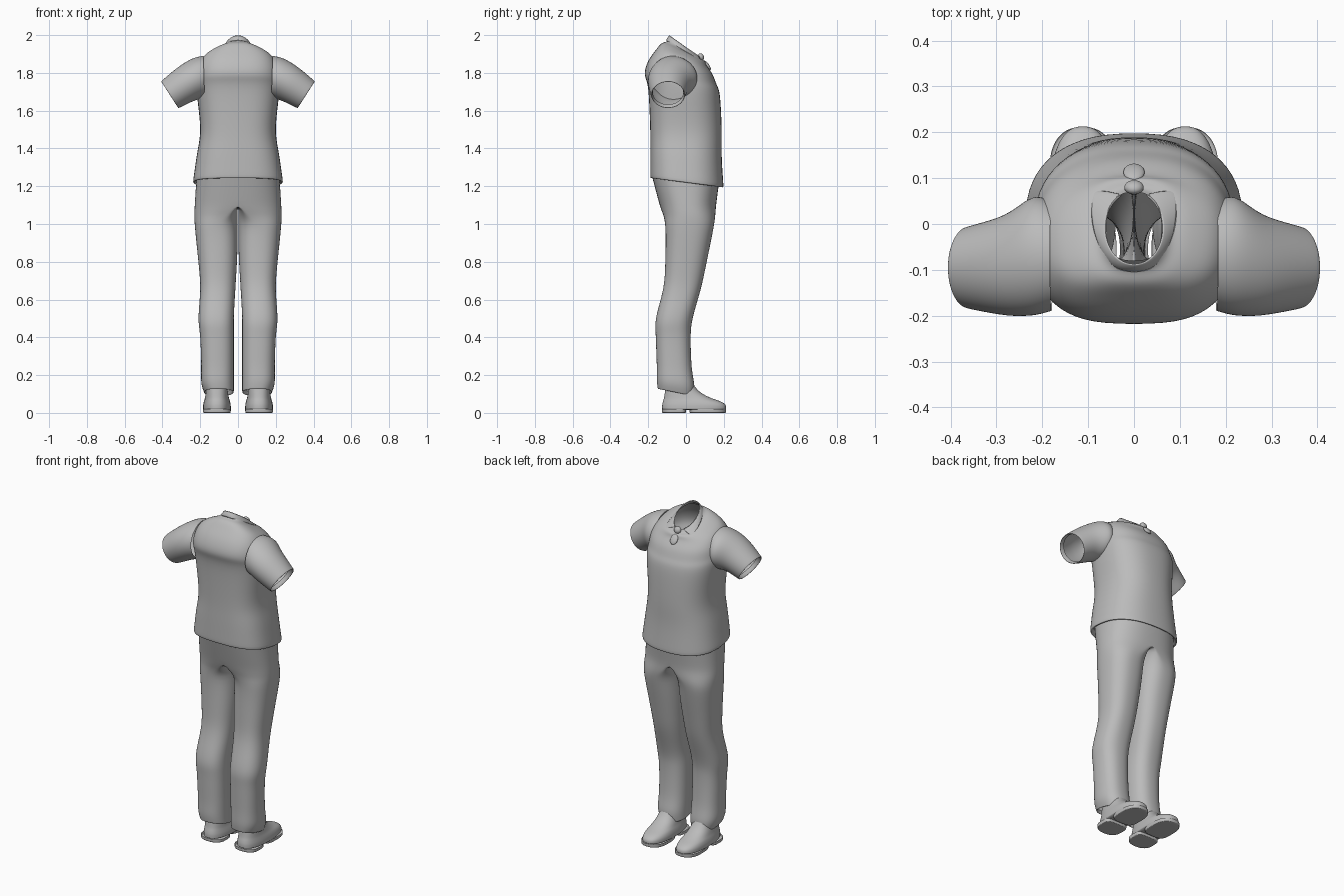
import bpy, bmesh, math
from mathutils import Vector, Matrix

cube = bpy.data.objects.get("Cube")
if cube:
    bpy.data.objects.remove(cube, do_unlink=True)

grey = bpy.data.materials.new("plain grey")
grey.use_nodes = True
colour = (0.5, 0.5, 0.5, 1)
grey.diffuse_color = colour
grey.node_tree.nodes["Principled BSDF"].inputs["Base Color"].default_value = colour

SIDES = 32
ANGLES = [math.tau * i / SIDES for i in range(SIDES)]


def finish(name, bm, mirror=True, thickness=0):
    """Turn a bmesh into a smooth, optionally mirrored object."""
    bmesh.ops.recalc_face_normals(bm, faces=bm.faces)
    mesh = bpy.data.meshes.new(name)
    bm.to_mesh(mesh)
    bm.free()
    mesh.materials.append(grey)
    mesh.shade_smooth()
    obj = bpy.data.objects.new(name, mesh)
    bpy.context.collection.objects.link(obj)
    if mirror:
        obj.modifiers.new("mirror", "MIRROR").merge_threshold = 0.0005
    if thickness:
        solid = obj.modifiers.new("thickness", "SOLIDIFY")
        solid.thickness = thickness
        solid.offset = 0
    smooth = obj.modifiers.new("smooth", "SUBSURF")
    smooth.levels = smooth.render_levels = 1
    return obj


def flow(keys, steps=3):
    """Pass a smooth curve through a few key sections and sample it."""
    keys = [Vector(key) for key in keys]
    samples = []
    for i in range(len(keys) - 1):
        start, end = keys[i], keys[i + 1]
        before, after = keys[max(i - 1, 0)], keys[min(i + 2, len(keys) - 1)]
        leave, arrive = (end - before) / 2, (after - start) / 2
        for step in range(steps):
            t = step / steps
            bend = leave * (1 - t) - arrive * t
            ease = t * t * (3 - 2 * t)
            samples.append(start.lerp(end, ease) + bend * t * (1 - t))
    return samples + [keys[-1]]


def section(z, tilt, inner, crest, outer, back, front, back_power=2.4, front_power=2.4):
    """Closed rounded ring, higher at the back by the tilt."""
    ring = []
    for angle in ANGLES:
        c, s = math.cos(angle), math.sin(angle)
        n = front_power if s > 0 else back_power
        c = math.copysign(abs(c) ** (2 / n), c)
        s = math.copysign(abs(s) ** (2 / n), s)
        x = crest + c * (outer - crest if c > 0 else crest - inner)
        y = (back + front) / 2 + s * (front - back) / 2
        ring.append(Vector((x, y, z - s * tilt / 2)))
    return ring


def lip(ring, inward):
    """Edge of a garment turned back into its opening."""
    centre = sum(ring, Vector()) / len(ring)
    folds = ((0.9, 2), (0.94, 0), (0.98, -0.2))
    return [[centre.lerp(p, size) + inward * depth for p in ring] for size, depth in folds]


def loft(rings, closed=True, cap=False):
    bm = bmesh.new()
    rows = [[bm.verts.new(p) for p in ring] for ring in rings]
    count = len(rows[0])
    for low, high in zip(rows, rows[1:]):
        for i in range(count if closed else count - 1):
            j = (i + 1) % count
            bm.faces.new((low[i], low[j], high[j], high[i]))
    if cap:
        bm.faces.new(rows[0])
    return bm


# Shirt body from hem to neck: height, half width, back, front
shirt_keys = [
    (1.22, 0.24, -0.19, 0.2),
    (1.36, 0.22, -0.19, 0.19),
    (1.5, 0.2, -0.19, 0.19),
    (1.7, 0.22, -0.2, 0.18),
    (1.77, 0.22, -0.22, 0.16),
    (1.83, 0.21, -0.2, 0.14),
    (1.88, 0.18, -0.16, 0.11),
    (1.91, 0.12, -0.13, 0.1),
    (1.92, 0.08, -0.1, 0.08),
    (1.94, 0.06, -0.08, 0.07),
]
shirt = []
for z, width, back, front in flow(shirt_keys):
    tilt = max(0, 0.3 * (z - 1.6)) + max(0, 0.2 * (1.47 - z))
    shirt.append(section(z, tilt, -width, 0, width, back, front, back_power=2.8))
shirt = lip(shirt[0], Vector((0, 0, 0.01))) + shirt
finish("shirt_body", loft(shirt), mirror=False)

# Sleeves from shoulder to cuff: centre, half height, half depth
sleeve_keys = [
    (0.18, -0.07, 1.78, 0.11, 0.12),
    (0.22, -0.07, 1.77, 0.11, 0.13),
    (0.28, -0.09, 1.74, 0.1, 0.11),
    (0.36, -0.095, 1.685, 0.085, 0.09),
]
sleeve = []
for x, y, z, height, depth in flow(sleeve_keys):
    lean = Matrix.Rotation(3 * (x - 0.17), 3, "Y")
    sleeve.append([Vector((x, y, z)) + lean @ Vector((0, depth * math.sin(a), height * math.cos(a)))
                   for a in ANGLES])
cuff = lip(sleeve[-1], Vector((-0.01, 0, 0.006)))
finish("sleeves", loft(sleeve + cuff[::-1]))

# Folded collar: a neck line and an outer edge that ends in a front point
neck_line, outer_edge = [], []
POINTS = 12
for i in range(POINTS + 1):
    t = i / POINTS
    turn = 2.9 * t
    neck_line.append((0.062 * math.sin(turn), -0.01 - 0.077 * math.cos(turn),
                      1.945 + 0.055 * math.cos(turn)))
    fall = t ** 1.5
    outer_edge.append((0.1 * math.sin(t * math.pi / 2) ** 0.6, -0.107 + 0.187 * fall,
                       1.97 - 0.105 * fall))
finish("collar", loft([neck_line, outer_edge], closed=False), thickness=0.006)


# Neck knot and the rounded tab below it
def pebble(name, place, size, lean):
    bm = bmesh.new()
    bmesh.ops.create_uvsphere(bm, u_segments=16, v_segments=10, radius=1)
    bmesh.ops.scale(bm, vec=size, verts=bm.verts)
    obj = finish(name, bm, mirror=False)
    obj.location = place
    obj.rotation_euler.x = math.radians(lean)


pebble("neck_knot", place=(0, 0.08, 1.885), size=(0.022, 0.015, 0.02), lean=25)
pebble("neck_tab", place=(0, 0.113, 1.84), size=(0.024, 0.01, 0.03), lean=35)

# Trousers from ankle to waist: height, outer side, back, front
leg_keys = [
    (0.11, 0.18, -0.15, 0.04),
    (0.16, 0.195, -0.155, 0.045),
    (0.25, 0.195, -0.155, 0.03),
    (0.4, 0.2, -0.16, 0.025),
    (0.5, 0.21, -0.16, 0.035),
    (0.66, 0.2, -0.12, 0.08),
    (0.8, 0.21, -0.11, 0.11),
    (1, 0.23, -0.11, 0.15),
    (1.1, 0.23, -0.14, 0.16),
    (1.25, 0.22, -0.18, 0.18),
]
leg = []
for z, outer, back, front in flow(leg_keys):
    # Above the crotch the crest reaches the middle, so both halves join
    crest = 0.11 * min(1, max(0, 10 * (1.1 - z)))
    gap = 0.002 + 0.02 * min(1, max(0, 3 * (0.85 - z)))
    tilt = max(0, 0.2 * (0.3 - z))
    leg.append(section(z, tilt, min(crest, gap), crest, outer, back, front))
trousers = loft(lip(leg[0], Vector((0, 0, 0.01))) + leg)
middle = [f for f in trousers.faces if all(abs(v.co.x) < 0.0001 for v in f.verts)]
bmesh.ops.delete(trousers, geom=middle, context="FACES")
finish("trousers", trousers)


# Shoes: shared outline, pulled in by an inset
def shoe_ring(z, inset, back, front, **powers):
    return section(z, 0, 0.038 + inset, 0.112, 0.185 - inset, back + inset, front - inset, **powers)


# Uppers: height, inset, toe end
upper_keys = [
    (0.015, 0, 0.213),
    (0.04, 0, 0.212),
    (0.06, 0.004, 0.19),
    (0.08, 0.01, 0.14),
    (0.11, 0.015, 0.09),
    (0.15, 0.02, 0.06),
    (0.19, 0.02, 0.04),
]
finish("shoe_uppers", loft([shoe_ring(z, inset, -0.127, toe)
                            for z, inset, toe in flow(upper_keys)], cap=True))


# Front soles and heels, with a notch between them
def sole(name, back, front, **powers):
    layers = ((0, 0.005), (0, 0.002), (0.004, 0), (0.02, 0))
    finish(name, loft([shoe_ring(z, inset, back, front, **powers)
                       for z, inset in layers], cap=True))


sole("front_soles", 0.018, 0.212, back_power=4)
sole("heels", -0.127, 0, front_power=5)
